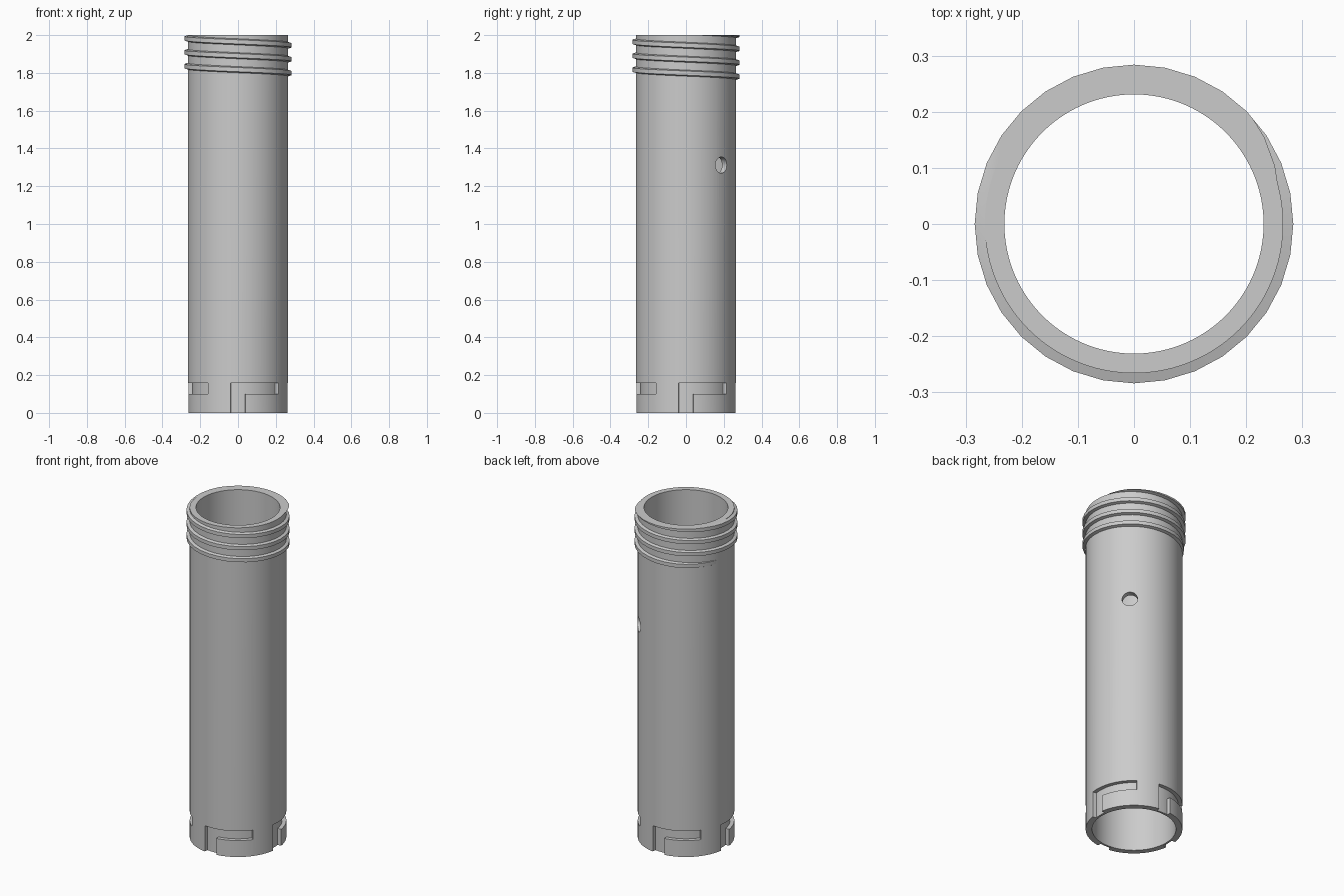
import bpy, bmesh, math
from math import radians, cos, sin

cube = bpy.data.objects.get("Cube")
if cube:
    bpy.data.objects.remove(cube, do_unlink=True)

HEIGHT = 2.0
OUTER, INNER = 0.266, 0.231
SLOT_FLOOR = 0.243
THREAD_TIP, PITCH = 0.284, 0.0735

grey = bpy.data.materials.new("grey_metal")
grey.use_nodes = True
grey.diffuse_color = (0.6, 0.6, 0.6, 1)
grey.node_tree.nodes["Principled BSDF"].inputs["Base Color"].default_value = (0.6, 0.6, 0.6, 1)


def make_object(name, bm):
    bmesh.ops.recalc_face_normals(bm, faces=bm.faces)
    mesh = bpy.data.meshes.new(name)
    bm.to_mesh(mesh)
    bm.free()
    mesh.materials.append(grey)
    obj = bpy.data.objects.new(name, mesh)
    bpy.context.collection.objects.link(obj)
    return obj


def polar(r, deg, z):
    return (r * cos(radians(deg)), r * sin(radians(deg)), z)


def activate(obj):
    bpy.ops.object.select_all(action='DESELECT')
    obj.select_set(True)
    bpy.context.view_layer.objects.active = obj


def cut(target, cutter):
    cutter.hide_render = True
    mod = target.modifiers.new("cut", 'BOOLEAN')
    mod.operation, mod.solver, mod.object = 'DIFFERENCE', 'EXACT', cutter
    activate(target)
    bpy.ops.object.modifier_apply(modifier=mod.name)
    bpy.data.objects.remove(cutter, do_unlink=True)


# Tube: rectangular wall section swept around the axis
def make_tube(segments=96):
    bm = bmesh.new()
    section = [(INNER, 0), (OUTER, 0), (OUTER, HEIGHT), (INNER, HEIGHT)]
    rings = [[bm.verts.new(polar(r, 360 * i / segments, z)) for r, z in section]
             for i in range(segments)]
    for i in range(segments):
        a, b = rings[i], rings[(i + 1) % segments]
        for k in range(4):
            n = (k + 1) % 4
            bm.faces.new((a[k], b[k], b[n], a[n]))
    return make_object("tube", bm)


# L-shaped bayonet slots: an entry at the bottom edge and an arm to one side
def make_slot_cutter():
    bm = bmesh.new()
    entry, end, cols = 8.5, 53.3, 4
    angles = [-entry + 2 * entry * i / cols for i in range(cols + 1)]
    angles += [entry + (end - entry) * i / 12 for i in range(1, 13)]
    for turn in range(4):
        for i in range(len(angles) - 1):
            a, b = angles[i] + 90 * turn, angles[i + 1] + 90 * turn
            spans = [(0.10, 0.157)] + ([(-0.05, 0.10)] if i < cols else [])
            for z0, z1 in spans:
                bm.faces.new([bm.verts.new(polar(SLOT_FLOOR, d, z))
                              for d, z in ((a, z0), (b, z0), (b, z1), (a, z1))])
    bmesh.ops.remove_doubles(bm, verts=bm.verts, dist=1e-5)
    out = bmesh.ops.extrude_face_region(bm, geom=bm.faces[:], use_keep_orig=True)
    for v in out["geom"]:
        if isinstance(v, bmesh.types.BMVert):
            v.co.x *= 1.25
            v.co.y *= 1.25
    return make_object("slot_cutter", bm)


# External thread: trapezoid ridge descending around the neck, trimmed at the rim
def make_thread(start=-90, end=1260, fade=70, step=11.25):
    bm = bmesh.new()
    rings = []
    for i in range(int((end - start) / step) + 1):
        deg = start + i * step
        z = HEIGHT - PITCH * (deg - 95) / 360
        f = min(1, (end - deg) / fade)
        tip = OUTER - 0.004 + (THREAD_TIP - OUTER + 0.004) * f
        section = [(0.255, -0.020), (tip, -0.011), (tip, 0.011), (0.255, 0.020)]
        rings.append([bm.verts.new(polar(r, deg, z + dz)) for r, dz in section])
    for a, b in zip(rings, rings[1:]):
        for k in range(4):
            n = (k + 1) % 4
            bm.faces.new((a[k], b[k], b[n], a[n]))
    bm.faces.new(rings[0])
    bm.faces.new(rings[-1])
    bmesh.ops.bisect_plane(bm, geom=bm.verts[:] + bm.edges[:] + bm.faces[:],
                           plane_co=(0, 0, HEIGHT), plane_no=(0, 0, 1), clear_outer=True)
    bmesh.ops.holes_fill(bm, edges=[e for e in bm.edges if e.is_boundary])
    return make_object("thread", bm)


tube = make_tube()
cut(tube, make_slot_cutter())

# Round vent hole through one wall
bpy.ops.mesh.primitive_cylinder_add(vertices=32, radius=0.043, depth=0.2,
                                    location=polar(OUTER, 45, 1.312),
                                    rotation=(0, radians(90), radians(45)))
cut(tube, bpy.context.object)

for part in (tube, make_thread()):
    activate(part)
    bpy.ops.object.shade_smooth_by_angle(angle=radians(25))
